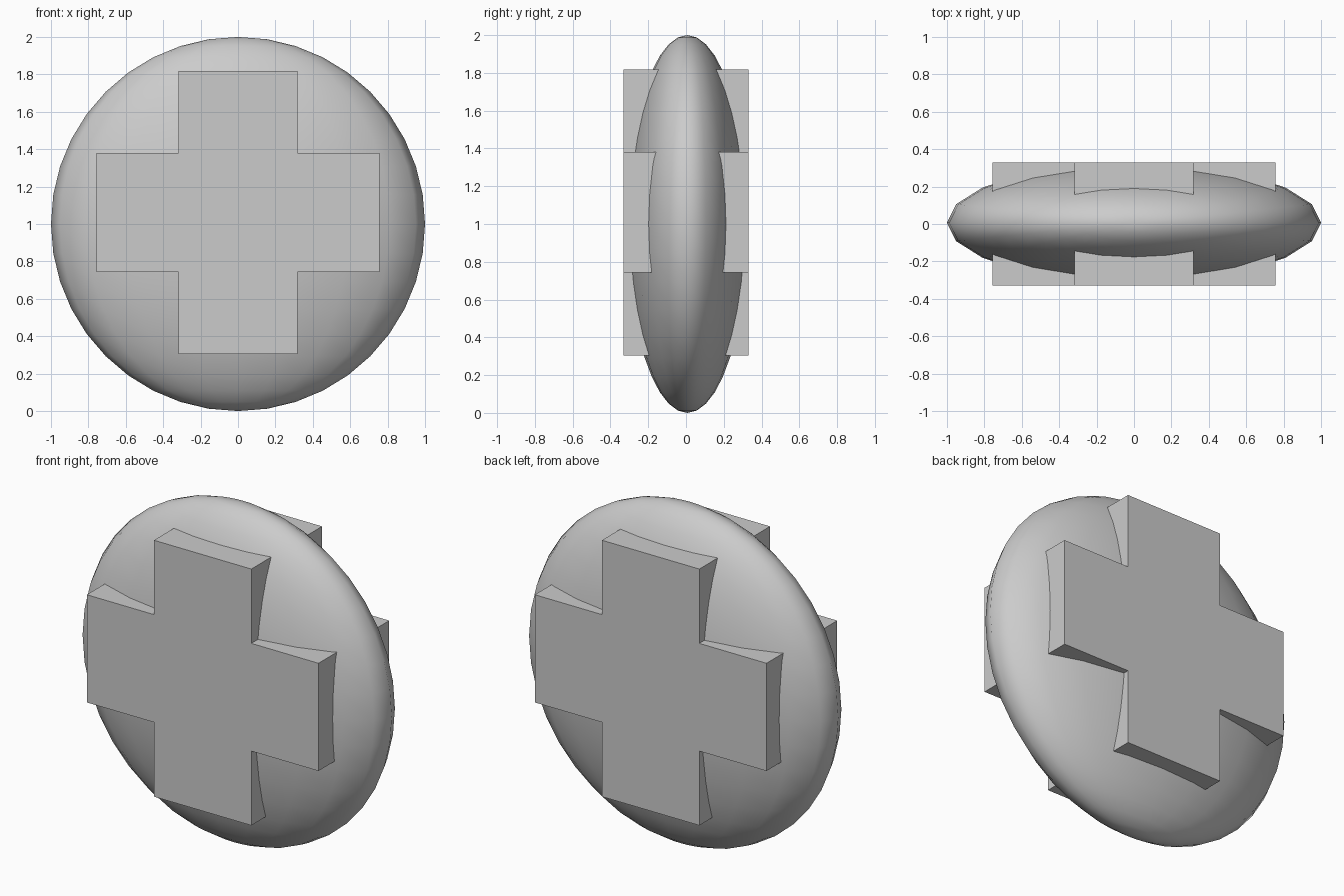
import bpy
import bmesh
from mathutils import Matrix

if "Cube" in bpy.data.objects:
    bpy.data.objects.remove(bpy.data.objects["Cube"])

# Rounded disc: a flattened sphere with its poles up and down
bm = bmesh.new()
bmesh.ops.create_uvsphere(bm, u_segments=20, v_segments=20, radius=1.0)
bmesh.ops.transform(bm, verts=bm.verts,
                    matrix=Matrix.Translation((0, 0.007, 1)) @ Matrix.Diagonal((1, 0.32, 1, 1)))
for face in bm.faces:
    face.smooth = True
mesh = bpy.data.meshes.new("disc")
bm.to_mesh(mesh)
bm.free()
bpy.context.collection.objects.link(bpy.data.objects.new("disc", mesh))

# Plus-shaped block passing through the disc, raised on front and back
ARM, HALF, DEPTH, CENTRE_Z = 0.757, 0.318, 0.33, 1.062
quarter = [(ARM, -HALF), (ARM, HALF), (HALF, HALF)]
outline = []
for turn in range(4):
    outline += quarter
    quarter = [(-z, x) for x, z in quarter]

bm = bmesh.new()
front = bm.faces.new([bm.verts.new((x, -DEPTH, CENTRE_Z + z)) for x, z in outline])
extruded = bmesh.ops.extrude_face_region(bm, geom=[front], use_keep_orig=True)
back_verts = [v for v in extruded["geom"] if isinstance(v, bmesh.types.BMVert)]
bmesh.ops.translate(bm, verts=back_verts, vec=(0, 2 * DEPTH, 0))
bmesh.ops.recalc_face_normals(bm, faces=bm.faces)
mesh = bpy.data.meshes.new("cross_block")
bm.to_mesh(mesh)
bm.free()
bpy.context.collection.objects.link(bpy.data.objects.new("cross_block", mesh))
